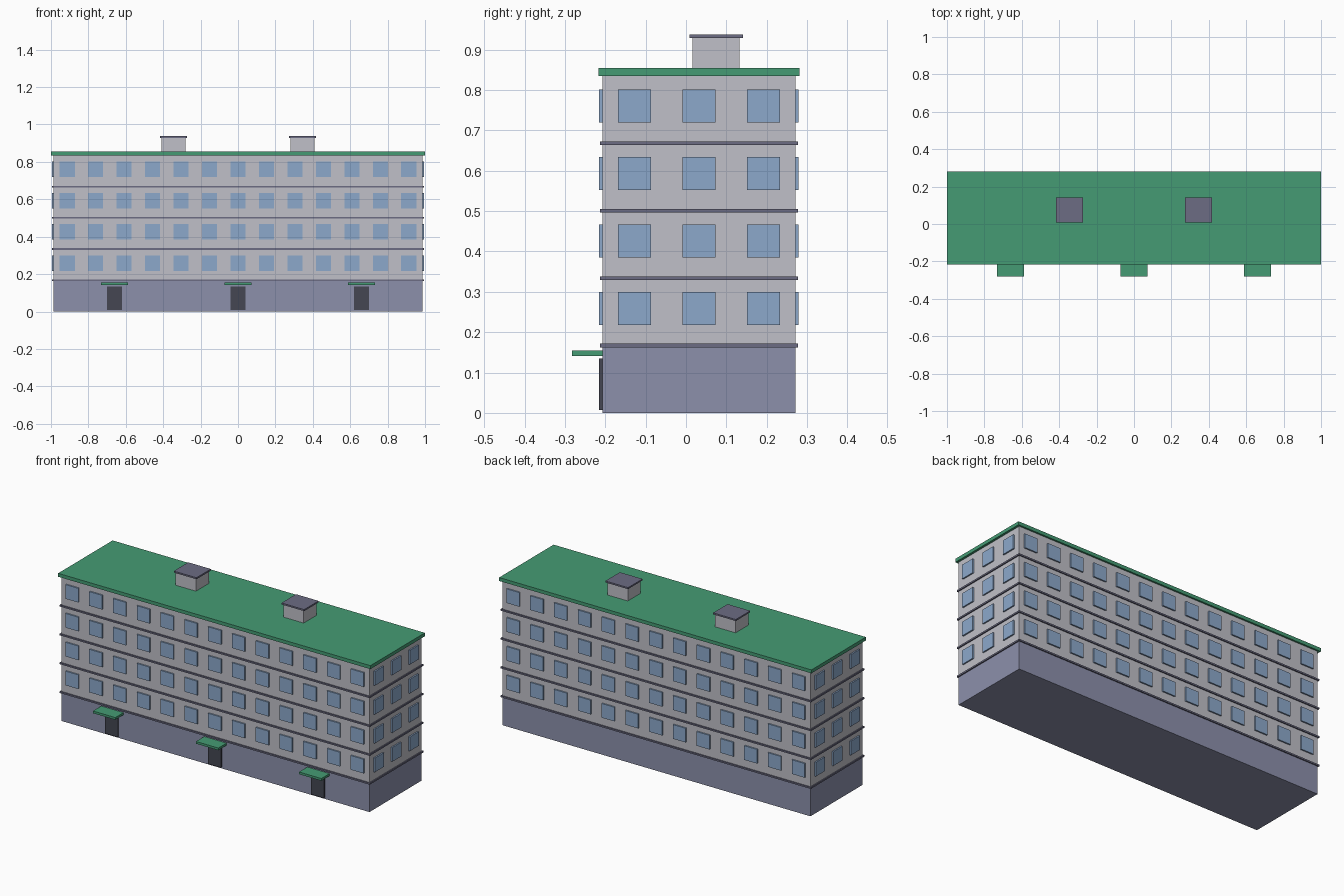
import bpy
import bmesh
from mathutils import Matrix, Vector

cube = bpy.data.objects.get("Cube")
if cube:
    bpy.data.objects.remove(cube, do_unlink=True)


def material(name, r, g, b):
    m = bpy.data.materials.new(name)
    m.use_nodes = True
    m.diffuse_color = (r, g, b, 1)
    m.node_tree.nodes["Principled BSDF"].inputs["Base Color"].default_value = (r, g, b, 1)
    return m


WALL = material("pale grey wall", .53, .53, .58)
BASE = material("slate blue plinth", .265, .28, .41)
GLASS = material("window blue", .265, .395, .6)
GREEN = material("roof green", .06, .33, .175)
TRIM = material("dark grey trim", .15, .15, .23)
DOOR = material("charcoal door", .058, .061, .084)


def boxes(name, mat, items):
    """One object holding a box per (centre, size) pair."""
    bm = bmesh.new()
    for centre, size in items:
        place = Matrix.Translation(centre) @ Matrix.Diagonal(Vector(size)).to_4x4()
        bmesh.ops.create_cube(bm, size=1, matrix=place)
    mesh = bpy.data.meshes.new(name)
    bm.to_mesh(mesh)
    bm.free()
    mesh.materials.append(mat)
    obj = bpy.data.objects.new(name, mesh)
    bpy.context.collection.objects.link(obj)
    return obj


MID_Y = .032            # middle of the block, front to back
HALF_X, HALF_Y = .987, .239
FLOOR = .167            # storey height
TOP = FLOOR * 5
WIN, OUT = .082, .008   # window size and projection

# Main block
boxes("plinth", BASE, [((0, MID_Y, FLOOR / 2), (2 * HALF_X, 2 * HALF_Y, FLOOR))])
boxes("walls", WALL, [((0, MID_Y, FLOOR * 3), (2 * HALF_X, 2 * HALF_Y, FLOOR * 4))])
boxes("floor_bands", TRIM, [((0, MID_Y, FLOOR * i), (2 * HALF_X + .013, 2 * HALF_Y + .013, .009))
                            for i in range(1, 5)])
boxes("roof", GREEN, [((0, MID_Y, TOP + .01), (2, .498, .02))])

# Windows on all four sides
long_side, short_side = [], []
for storey in range(1, 5):
    z = FLOOR * storey + .092
    for side in (-1, 1):
        for col in range(-6, 7):
            long_side.append(((col * .1523, MID_Y + side * HALF_Y, z), (WIN, 2 * OUT, WIN)))
        for col in (-1, 0, 1):
            short_side.append(((side * HALF_X, MID_Y + col * .16, z), (2 * OUT, WIN, WIN)))
boxes("front_and_back_windows", GLASS, long_side)
boxes("end_windows", GLASS, short_side)

# Entrances
front = MID_Y - HALF_Y
entries = (-.66, 0, .66)
boxes("doors", DOOR, [((x, front, .071), (.082, 2 * OUT, .128)) for x in entries])
boxes("door_canopies", GREEN, [((x, front - .0375, .148), (.143, .075, .013)) for x in entries])

# Rooftop vents
vents = (-.345, .345)
boxes("roof_vents", WALL, [((x, .074, .889), (.13, .117, .082)) for x in vents])
boxes("vent_caps", TRIM, [((x, .075, .933), (.145, .132, .009)) for x in vents])
